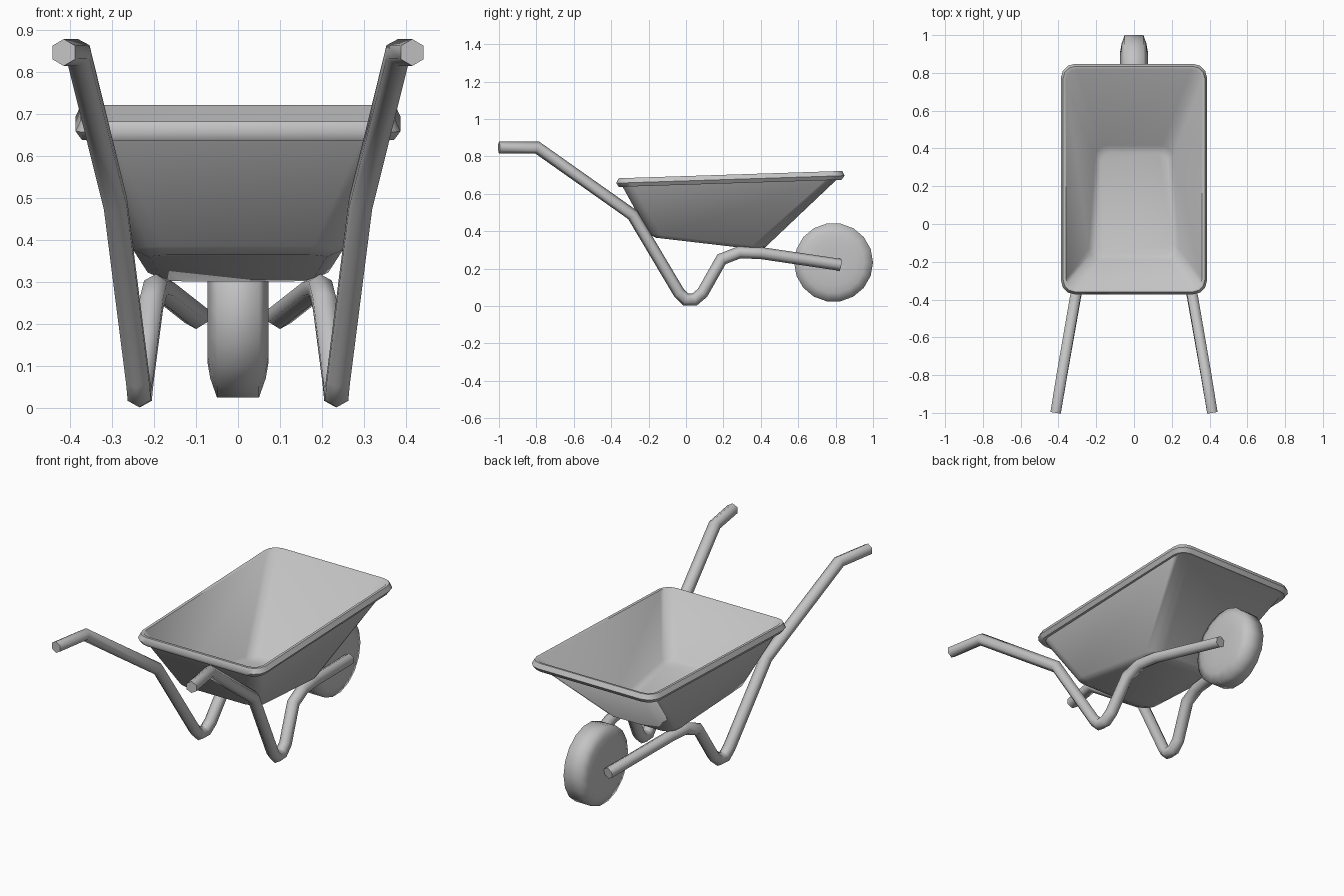
import bpy, bmesh, math
from mathutils import Vector

cube = bpy.data.objects.get("Cube")
if cube:
    bpy.data.objects.remove(cube, do_unlink=True)

grey = bpy.data.materials.new("grey metal")
grey.use_nodes = True
GREY = (0.55, 0.55, 0.55, 1)
grey.diffuse_color = GREY
grey.node_tree.nodes["Principled BSDF"].inputs["Base Color"].default_value = GREY


def loft(name, rings, angle, closed=False):
    """Skin a list of point rings; cap both ends unless closed."""
    bm = bmesh.new()
    loops = [[bm.verts.new(p) for p in ring] for ring in rings]
    n = len(loops[0])
    pairs = list(zip(loops, loops[1:]))
    for a, b in pairs:
        for i in range(n):
            j = (i + 1) % n
            bm.faces.new((a[i], a[j], b[j], b[i]))
    bm.faces.new(loops[0][::-1])
    bm.faces.new(loops[-1])
    bmesh.ops.recalc_face_normals(bm, faces=bm.faces)
    mesh = bpy.data.meshes.new(name)
    bm.to_mesh(mesh)
    bm.free()
    mesh.materials.append(grey)
    obj = bpy.data.objects.new(name, mesh)
    bpy.context.collection.objects.link(obj)
    bpy.ops.object.select_all(action='DESELECT')
    obj.select_set(True)
    bpy.context.view_layer.objects.active = obj
    bpy.ops.object.shade_smooth_by_angle(angle=math.radians(angle))
    return obj


def tray_ring(x_front, x_back, y_front, y_back, z_front, z_back, radius):
    """Tapered, sloping rectangle with rounded corners."""
    corners = [(x_back, y_back, 1, 1), (-x_back, y_back, -1, 1),
               (-x_front, y_front, -1, -1), (x_front, y_front, 1, -1)]
    ring = []
    for k, (cx, cy, sx, sy) in enumerate(corners):
        for step in range(4):
            a = math.radians(90 * k + 30 * step)
            x = cx - sx * radius + radius * math.cos(a)
            y = cy - sy * radius + radius * math.sin(a)
            t = (y - y_front) / (y_back - y_front)
            ring.append((x, y, z_front + t * (z_back - z_front)))
    return ring


def tube_rings(path, r=0.032, sides=6):
    """Mitred rings along a path."""
    pts = [Vector(p) for p in path]
    dirs = [(b - a).normalized() for a, b in zip(pts, pts[1:])]
    rings = []
    for i, p in enumerate(pts):
        before, after = dirs[max(i - 1, 0)], dirs[min(i, len(dirs) - 1)]
        t = (before + after).normalized()
        side = (Vector((1, 0, 0)) - t * t.x).normalized()
        up = t.cross(side) / t.dot(before)
        angles = [math.tau * (k + 0.5) / sides for k in range(sides)]
        rings.append([p + r * (math.cos(a) * side + math.sin(a) * up) for a in angles])
    return rings


# Tray: outside from the bottom up, over the rolled rim, down the inside
loft("tray", [tray_ring(*s) for s in (
    (0.21, 0.18, -0.16, 0.38, 0.365, 0.302, 0.05),
    (0.25, 0.215, -0.2, 0.425, 0.385, 0.315, 0.07),
    (0.355, 0.355, -0.34, 0.81, 0.64, 0.68, 0.06),
    (0.372, 0.372, -0.36, 0.832, 0.637, 0.675, 0.065),
    (0.387, 0.387, -0.373, 0.848, 0.657, 0.697, 0.075),
    (0.375, 0.375, -0.36, 0.835, 0.683, 0.722, 0.065),
    (0.36, 0.36, -0.345, 0.82, 0.683, 0.72, 0.055),
    (0.24, 0.205, -0.19, 0.415, 0.395, 0.327, 0.06),
    (0.205, 0.175, -0.155, 0.375, 0.377, 0.315, 0.045))], 60)

# Bent frame tubes: grip, leg, foot and axle arm
arm = [(0.415, -1, 0.847), (0.381, -0.795, 0.847), (0.292, -0.285, 0.487),
       (0.239, -0.037, 0.07), (0.235, 0, 0.034), (0.233, 0.045, 0.034),
       (0.229, 0.088, 0.07), (0.206, 0.19, 0.25), (0.196, 0.285, 0.287),
       (0.18, 0.4, 0.283), (0.1, 0.825, 0.22)]
for name, s in (("left_frame_tube", 1), ("right_frame_tube", -1)):
    loft(name, tube_rings([(s * x, y, z) for x, y, z in arm]), 70)

# Wheel: lathed around the x axis
half = [(0.073, 0.06), (0.073, 0.125), (0.066, 0.165), (0.05, 0.211)]
profile = [(-x, r) for x, r in half] + [(x, r) for x, r in reversed(half)]
SIDES = 18
loft("wheel", [[(x, 0.789 + r * math.cos(math.tau * k / SIDES),
                 0.233 + r * math.sin(math.tau * k / SIDES)) for k in range(SIDES)]
               for x, r in profile], 80)
